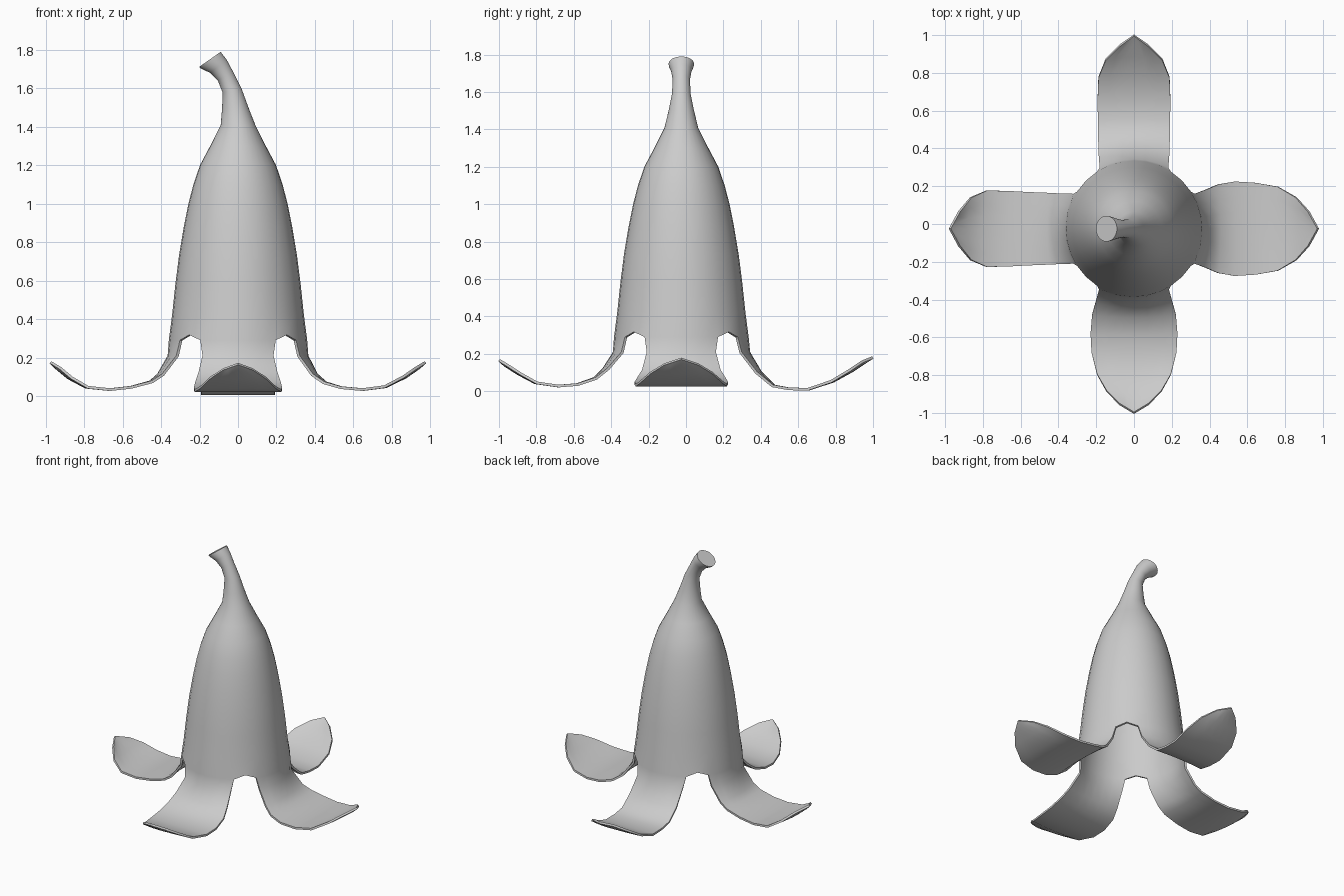
import bpy, bmesh
from math import sin, cos, radians

CY = -0.025          # body axis offset in y
bm = bmesh.new()

# 8 columns per quadrant: 7 across each petal plus one in each gap
angles = []
for q in range(4):
    angles += [radians(90 * q + a) for a in (-33, -22, -11, 0, 11, 22, 33, 45)]
N = len(angles)

# Body and bent stem rings: z, centre x, radius, tilt
rings = [(0.29, 0, 0.36, 0), (0.42, 0, 0.343, 0), (0.58, 0, 0.326, 0),
         (0.73, 0, 0.307, 0), (0.88, 0, 0.282, 0), (1.0, 0, 0.258, 0),
         (1.1, 0, 0.232, 0), (1.2, 0, 0.198, 0), (1.3, 0, 0.145, 0),
         (1.41, 0, 0.09, 0), (1.5, -0.015, 0.068, 4), (1.59, -0.031, 0.05, 14),
         (1.665, -0.066, 0.046, 32), (1.715, -0.102, 0.055, 38),
         (1.742, -0.138, 0.067, 36), (1.751, -0.146, 0.068, 35)]
body = []
for k, (z, cx, r, tilt) in enumerate(rings):
    t, row = radians(tilt), []
    for i, a in enumerate(angles):
        lift = 0.028 if k == 0 and i % 8 == 7 else 0
        row.append(bm.verts.new((cx + r * cos(a) * cos(t), CY + r * sin(a),
                                 z + r * cos(a) * sin(t) + lift)))
    body.append(row)
for lo, hi in zip(body, body[1:]):
    for i in range(N):
        j = (i + 1) % N
        bm.faces.new((lo[i], lo[j], hi[j], hi[i]))
bm.faces.new(body[-1])

# Petal rows: distance, height, half width, sag of the side edges; last is the tip
petals = [
    [(.366, .21, .185, .045), (.415, .115, .21, .025), (.46, .075, .235, .012),
     (.54, .05, .25, .005), (.65, .04, .243, .005), (.77, .055, .222, .01),
     (.87, .105, .165, .015), (.935, .15, .09, .015), (.97, .18)],
    [(.368, .21, .182, .045), (.43, .105, .188, .025), (.5, .035, .19, .01),
     (.58, .02, .191, .005), (.68, .018, .193, .005), (.81, .06, .188, .012),
     (.91, .115, .15, .02), (.985, .165, .075, .02), (1.02, .187)],
    [(.366, .21, .185, .045), (.42, .115, .187, .025), (.46, .08, .19, .012),
     (.56, .052, .194, .005), (.67, .04, .2, .005), (.79, .052, .202, .012),
     (.88, .1, .165, .02), (.94, .15, .09, .02), (.97, .18)],
    [(.366, .21, .185, .045), (.42, .125, .205, .025), (.47, .075, .222, .012),
     (.56, .043, .23, .005), (.66, .035, .225, .005), (.78, .052, .195, .01),
     (.87, .1, .145, .015), (.94, .145, .075, .015), (.97, .172)],
]
for q, rows in enumerate(petals):
    c, s = cos(radians(90 * q)), sin(radians(90 * q))

    def place(d, side, z):
        return bm.verts.new((d * c - side * s, CY + d * s + side * c, z))

    prev = body[0][q * 8:q * 8 + 7]
    for d, z, w, sag in rows[:-1]:
        row = [place(d - sag * (i / 3 - 1) ** 2, w * (i / 3 - 1), z) for i in range(7)]
        for i in range(6):
            bm.faces.new((row[i], row[i + 1], prev[i + 1], prev[i]))
        prev = row
    tip = place(rows[-1][0], 0, rows[-1][1])
    for i in range(6):
        bm.faces.new((tip, prev[i + 1], prev[i]))

bm.normal_update()
mesh = bpy.data.meshes.new("peel")
bm.to_mesh(mesh)
bm.free()
peel = bpy.data.objects.new("peel", mesh)
bpy.context.collection.objects.link(peel)
bpy.context.view_layer.objects.active = peel
peel.select_set(True)

# Thin inward shell
shell = peel.modifiers.new("shell", 'SOLIDIFY')
shell.thickness = 0.014
shell.offset = -1
bpy.ops.object.modifier_apply(modifier="shell")
bpy.ops.object.shade_smooth_by_angle(angle=radians(40))
